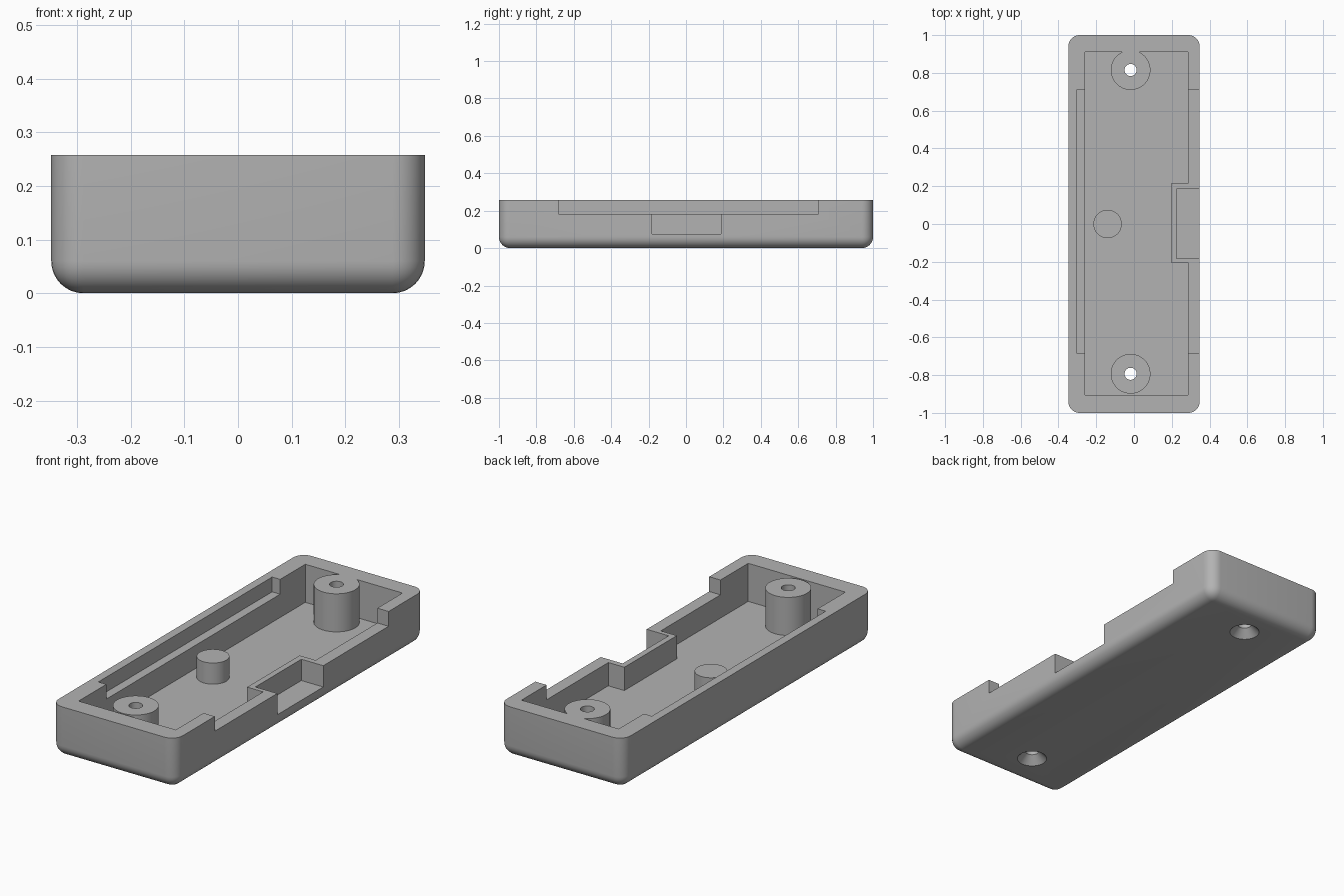
import bpy
import bmesh
from mathutils import Matrix, Vector

if "Cube" in bpy.data.objects:
    bpy.data.objects.remove(bpy.data.objects["Cube"], do_unlink=True)

TOP = 0.258        # rim height
LEDGE = 0.183      # lowered side wall height
FLOOR = 0.065      # inside floor height
HIGH = 0.4         # cutters reach above the rim
POSTS = [(-0.018, -0.793), (-0.018, 0.815)]

grey = bpy.data.materials.new("plain grey plastic")
grey.use_nodes = True
grey.diffuse_color = (0.45, 0.45, 0.45, 1)
grey.node_tree.nodes["Principled BSDF"].inputs["Base Color"].default_value = grey.diffuse_color


def finish(name, bm):
    mesh = bpy.data.meshes.new(name)
    bm.to_mesh(mesh)
    bm.free()
    mesh.materials.append(grey)
    obj = bpy.data.objects.new(name, mesh)
    bpy.context.collection.objects.link(obj)
    return obj


def box(name, low, high, rounding=0):
    """Box between two corners; rounding softens all but the top edges."""
    low, high = Vector(low), Vector(high)
    bm = bmesh.new()
    place = Matrix.Translation((low + high) / 2) @ Matrix.Diagonal((*(high - low), 1))
    bmesh.ops.create_cube(bm, size=1, matrix=place)
    if rounding:
        edges = [e for e in bm.edges if min(v.co.z for v in e.verts) < high.z - 0.001]
        bmesh.ops.bevel(bm, geom=edges, offset=rounding, segments=8,
                        profile=0.5, affect='EDGES')
    return finish(name, bm)


def cone(name, xy, z0, z1, r0, r1):
    bm = bmesh.new()
    bmesh.ops.create_cone(bm, cap_ends=True, segments=64, radius1=r0, radius2=r1,
                          depth=z1 - z0,
                          matrix=Matrix.Translation((*xy, (z0 + z1) / 2)))
    return finish(name, bm)


def subtract(target, cutter):
    mod = target.modifiers.new("cut", 'BOOLEAN')
    mod.operation = 'DIFFERENCE'
    mod.solver = 'EXACT'
    mod.object = cutter
    bpy.context.view_layer.objects.active = target
    bpy.ops.object.modifier_apply(modifier=mod.name)
    bpy.data.objects.remove(cutter, do_unlink=True)


# Outer shell with rounded corners and underside
casing = box("casing", (-0.348, -1, 0), (0.348, 1, TOP), rounding=0.06)

# Hollow, leaving the screw posts, centre pin and socket housing standing
hollow = box("hollow", (-0.26, -0.905, FLOOR), (0.285, 0.91, HIGH))
for post in POSTS:
    subtract(hollow, cone("post", post, 0, 0.5, 0.105, 0.105))
subtract(hollow, cone("centre_pin", (-0.14, 0), 0, 0.172, 0.075, 0.075))
subtract(hollow, box("socket_housing", (0.195, -0.205, 0), (0.4, 0.215, 0.5)))
subtract(casing, hollow)

# Lowered left wall and the matching ledge inside the right wall
subtract(casing, box("side_step", (-0.305, -0.683, LEDGE), (0.5, 0.709, HIGH)))

# Socket opening
subtract(casing, box("socket", (0.225, -0.182, 0.075), (0.5, 0.186, HIGH)))

# Screw holes, countersunk from below
for post in POSTS:
    subtract(casing, cone("screw_hole", post, -0.1, 0.5, 0.032, 0.032))
    subtract(casing, cone("countersink", post, -0.01, 0.04, 0.081, 0.032))

# Smooth the rounded faces and keep the edges crisp
bpy.ops.object.select_all(action='DESELECT')
casing.select_set(True)
bpy.context.view_layer.objects.active = casing
bpy.ops.object.shade_smooth_by_angle(angle=0.5)
